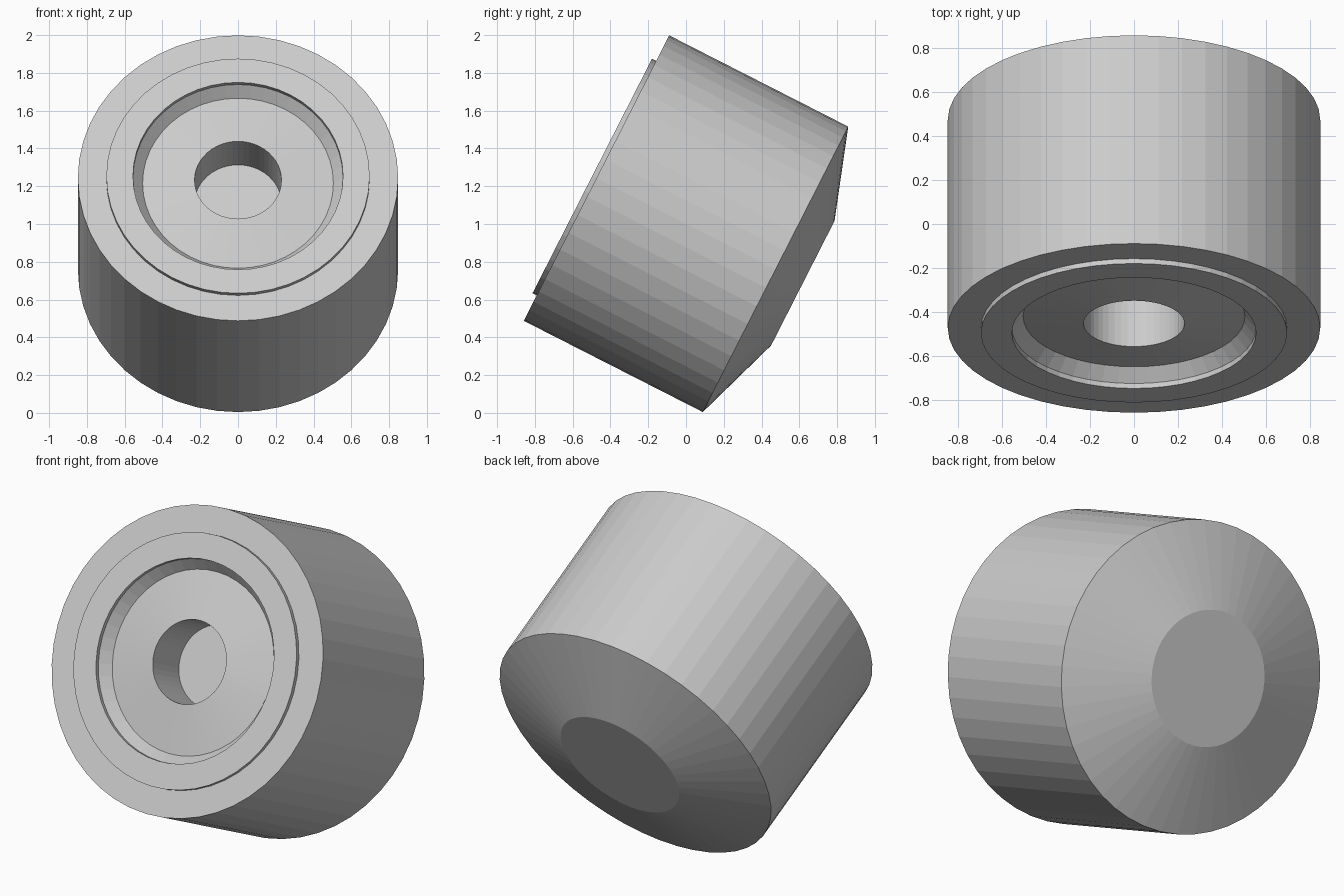
import bpy
import bmesh
import math
from mathutils import Matrix

cube = bpy.data.objects.get("Cube")
if cube:
    bpy.data.objects.remove(cube, do_unlink=True)

SEGMENTS = 48
# Local z is the turning axis; the front face sits at local z = 0
PLACE = Matrix.Translation((0, -0.474, 1.243)) @ Matrix.Rotation(math.radians(63), 4, "X")

grey = bpy.data.materials.new("light grey")
grey.use_nodes = True
colour = (0.6, 0.6, 0.6, 1)
grey.diffuse_color = colour
grey.node_tree.nodes["Principled BSDF"].inputs["Base Color"].default_value = colour


def turned_part(name, profile, capped):
    """Revolve (radius, height) points, listed from back to front, into a flat-faced part."""
    bm = bmesh.new()
    rings = []
    for radius, height in profile:
        angles = [2 * math.pi * i / SEGMENTS for i in range(SEGMENTS)]
        rings.append([bm.verts.new((radius * math.cos(a), radius * math.sin(a), height))
                      for a in angles])
    for low, high in zip(rings, rings[1:]):
        for i in range(SEGMENTS):
            j = (i + 1) % SEGMENTS
            bm.faces.new((low[i], low[j], high[j], high[i]))
    if capped:
        bm.faces.new(list(reversed(rings[0])))
        bm.faces.new(rings[-1])
    mesh = bpy.data.meshes.new(name)
    bm.to_mesh(mesh)
    bm.free()
    mesh.materials.append(grey)
    part = bpy.data.objects.new(name, mesh)
    part.matrix_world = PLACE
    bpy.context.collection.objects.link(part)
    return part


# Drum with tapered back, dished front and blind centre hole
turned_part("drum_body", [
    (0.37, -1.226), (0.848, -1.064), (0.848, 0), (0.556, 0),
    (0.505, -0.06), (0.23, -0.023), (0.23, -0.297)], capped=True)

# Thin raised band around the dish
turned_part("front_ring", [
    (0.697, 0), (0.697, 0.025), (0.556, 0.025), (0.556, 0)], capped=False)
